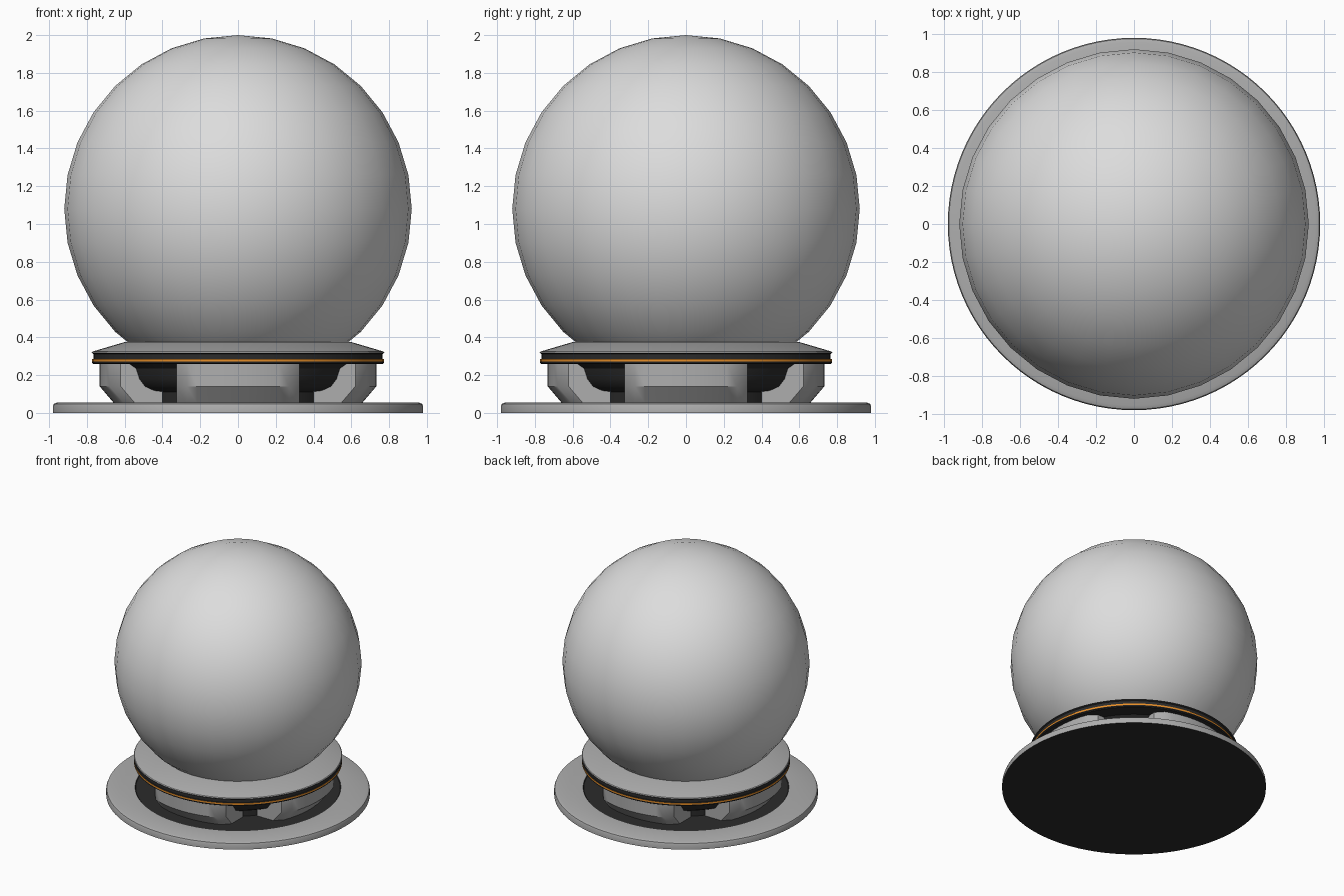
import bpy, bmesh, math
from mathutils import Matrix

if "Cube" in bpy.data.objects:
    bpy.data.objects.remove(bpy.data.objects["Cube"])


def material(name, r, g, b):
    m = bpy.data.materials.new(name)
    m.diffuse_color = (r, g, b, 1)
    m.use_nodes = True
    m.node_tree.nodes["Principled BSDF"].inputs["Base Color"].default_value = m.diffuse_color
    return m


WHITE = material("pale grey", 0.72, 0.72, 0.72)
GREY = material("mid grey", 0.42, 0.42, 0.42)
DARK = material("charcoal", 0.024, 0.024, 0.024)
ORANGE = material("orange", 0.8, 0.27, 0.02)


def finish(name, bm, mats, smooth=30):
    bmesh.ops.recalc_face_normals(bm, faces=bm.faces)
    me = bpy.data.meshes.new(name)
    bm.to_mesh(me)
    bm.free()
    for m in mats:
        me.materials.append(m)
    ob = bpy.data.objects.new(name, me)
    bpy.context.collection.objects.link(ob)
    bpy.ops.object.select_all(action='DESELECT')
    ob.select_set(True)
    bpy.context.view_layer.objects.active = ob
    bpy.ops.object.shade_smooth_by_angle(angle=math.radians(smooth))
    return ob


def lathe(name, profile, mats, bands=None, n=96):
    """Revolve (radius, z) points; bands gives a material index per profile segment."""
    bm = bmesh.new()
    rings = []
    for r, z in profile:
        if r == 0:
            rings.append([bm.verts.new((0, 0, z))] * n)
        else:
            rings.append([bm.verts.new((r * math.cos(2 * math.pi * i / n),
                                        r * math.sin(2 * math.pi * i / n), z)) for i in range(n)])
    for s, (a, b) in enumerate(zip(rings, rings[1:])):
        for i in range(n):
            j = (i + 1) % n
            f = bm.faces.new(list(dict.fromkeys((a[i], a[j], b[j], b[i]))))
            f.material_index = bands[s] if bands else 0
    return finish(name, bm, mats)


# Large globe
bm = bmesh.new()
bmesh.ops.create_uvsphere(bm, u_segments=32, v_segments=16, radius=0.92,
                          matrix=Matrix.Translation((0, 0, 1.08)))
finish("globe", bm, [WHITE], 40)

# Base plate: dark underside and dark recessed centre
lathe("base_plate", [(0, 0), (0.98, 0), (0.98, 0.035), (0.975, 0.048), (0.955, 0.056),
                     (0.765, 0.056), (0.76, 0.05), (0, 0.05)],
      [GREY, DARK], [1, 0, 0, 0, 0, 1, 1])

# Collar with dark groove and orange pinstripe
lathe("collar", [(0.55, 0.375), (0.60, 0.375), (0.77, 0.325), (0.775, 0.318), (0.765, 0.312),
                 (0.765, 0.286), (0.773, 0.284), (0.773, 0.271), (0.773, 0.264),
                 (0.765, 0.258), (0.5, 0.258)],
      [GREY, DARK, ORANGE], [0, 0, 0, 1, 1, 1, 2, 1, 1, 1])

# Dark bowl and core between the supports
lathe("inner_bowl", [(0.66, 0.26), (0.63, 0.235), (0.615, 0.18), (0.59, 0.14), (0.55, 0.118),
                     (0.50, 0.11), (0.50, 0.05)], [DARK])

# Four curved supports, chamfered at the bottom and at the ends
for k, side in enumerate(("right", "back", "left", "front")):
    bm = bmesh.new()
    steps = 12
    rows = []
    for i in range(steps + 1):
        y = -0.325 + 0.65 * i / steps
        edge = 0.035 if i in (0, steps) else 0
        ro = math.sqrt(0.732 ** 2 - y * y) - edge
        pts = [(0.40, 0.26), (ro, 0.26), (ro, 0.14), (ro - 0.075, 0.052), (0.40, 0.052)]
        rows.append([bm.verts.new((x, y, z)) for x, z in pts])
    for a, b in zip(rows, rows[1:]):
        for j in range(5):
            bm.faces.new((a[j], a[(j + 1) % 5], b[(j + 1) % 5], b[j]))
    bm.faces.new(rows[0])
    bm.faces.new(rows[-1])
    bm.transform(Matrix.Rotation(k * math.pi / 2, 4, 'Z'))
    finish(side + "_support", bm, [GREY])
